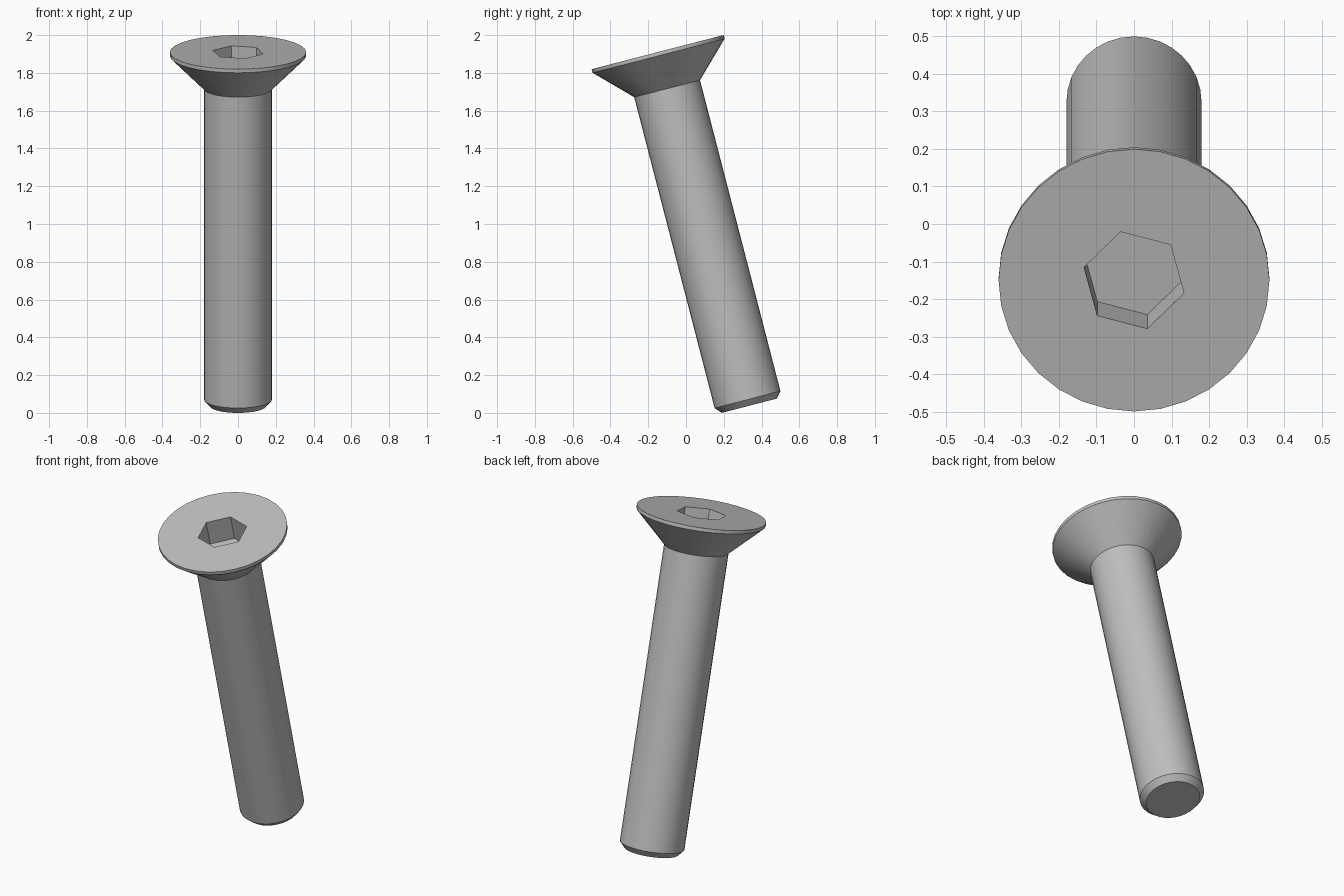
import bpy
import bmesh
from math import sin, cos, pi, radians

cube = bpy.data.objects.get("Cube")
if cube:
    bpy.data.objects.remove(cube)

SEGMENTS = 32
TILT = radians(14.5)

steel = bpy.data.materials.new("grey_steel")
steel.use_nodes = True
colour = (0.52, 0.52, 0.52, 1)
steel.diffuse_color = colour
steel.node_tree.nodes["Principled BSDF"].inputs["Base Color"].default_value = colour

bm = bmesh.new()


def ring(radius, z, count=SEGMENTS, turn=0.0):
    """Closed loop of vertices around the bolt axis."""
    angles = [turn + 2 * pi * i / count for i in range(count)]
    return [bm.verts.new((radius * cos(a), radius * sin(a), z)) for a in angles]


def skin(upper, lower):
    """Wall of quads between two matching rings."""
    n = len(upper)
    for i in range(n):
        j = (i + 1) % n
        bm.faces.new((upper[i], lower[i], lower[j], upper[j]))


def loop_edges(loop):
    return [bm.edges.get((loop[i - 1], loop[i])) for i in range(len(loop))]


# Head rim, countersunk cone, shank and chamfered tip: radius, height
profile = [(0.361, 0), (0.361, -0.02), (0.18, -0.2), (0.18, -1.9), (0.15, -1.934)]
rings = [ring(r, z) for r, z in profile]
for upper, lower in zip(rings, rings[1:]):
    skin(upper, lower)
bm.faces.new(rings[-1])

# Hexagonal drive socket
mouth = ring(0.138, 0, 6, radians(-15))
floor = ring(0.138, -0.15, 6, radians(-15))
skin(mouth, floor)
bm.faces.new(floor)

# Flat head face around the socket
bmesh.ops.triangle_fill(bm, use_beauty=True, normal=(0, 0, 1),
                        edges=loop_edges(rings[0]) + loop_edges(mouth))
bmesh.ops.recalc_face_normals(bm, faces=bm.faces[:])

mesh = bpy.data.meshes.new("countersunk_bolt")
bm.to_mesh(mesh)
bm.free()
mesh.materials.append(steel)

# Lean the bolt so its head tips toward the front
bolt = bpy.data.objects.new("countersunk_bolt", mesh)
bpy.context.collection.objects.link(bolt)
bolt.location = (0, -0.15, 1.91)
bolt.rotation_euler = (TILT, 0, 0)

bpy.ops.object.select_all(action="DESELECT")
bolt.select_set(True)
bpy.context.view_layer.objects.active = bolt
bpy.ops.object.shade_smooth_by_angle(angle=radians(25))
